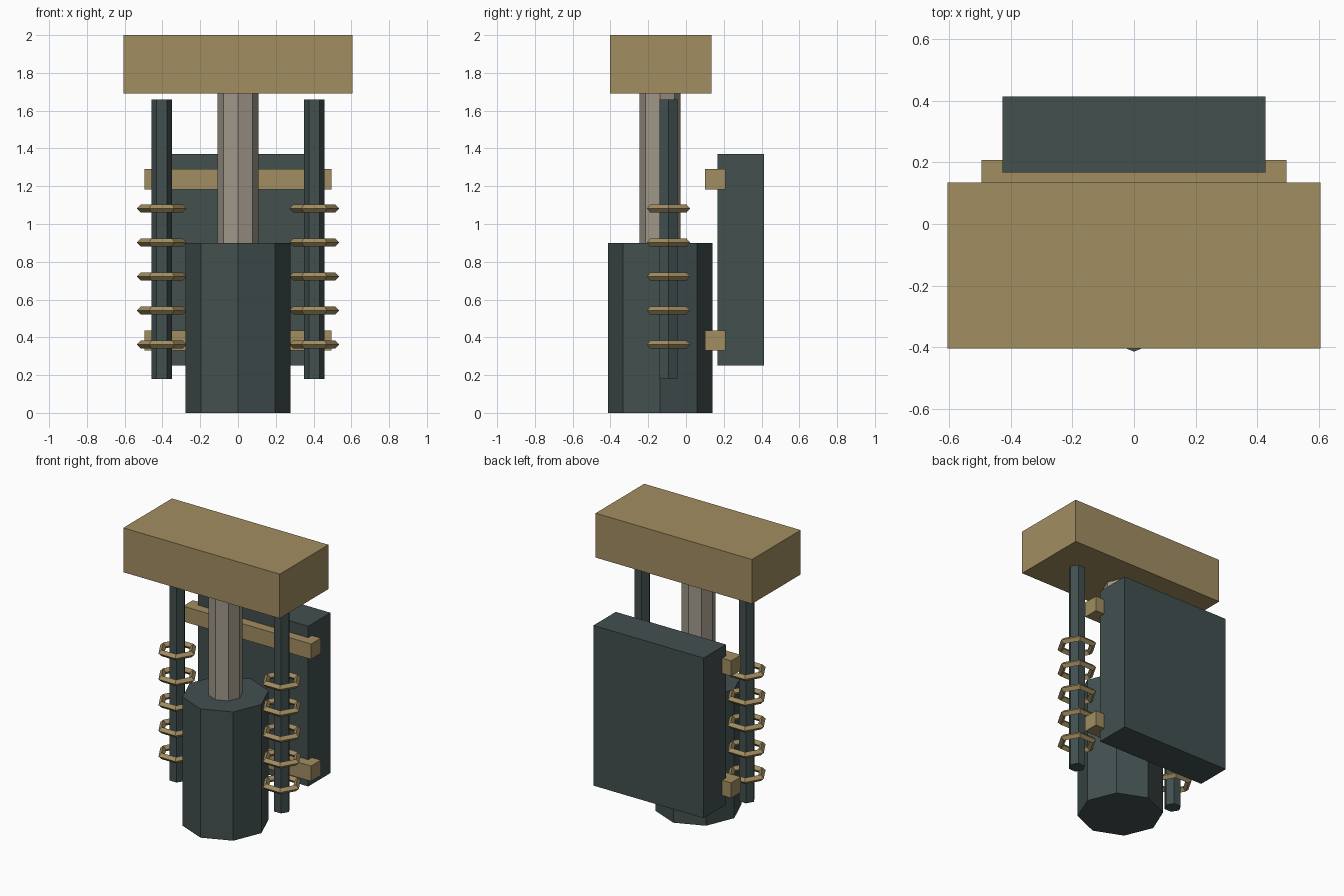
import bpy, bmesh, math
from mathutils import Matrix

cube = bpy.data.objects.get("Cube")
if cube:
    bpy.data.objects.remove(cube, do_unlink=True)


def material(name, rgb):
    lin = [((c / 255 + 0.055) / 1.055) ** 2.4 for c in rgb] + [1]
    m = bpy.data.materials.new(name)
    m.use_nodes = True
    m.diffuse_color = lin
    bsdf = m.node_tree.nodes["Principled BSDF"]
    bsdf.inputs["Base Color"].default_value = lin
    bsdf.inputs["Roughness"].default_value = 0.7
    return m


DARK = material("dark slate", (66, 80, 79))
BRASS = material("dull brass", (162, 141, 97))
STEEL = material("warm steel", (160, 152, 138))


def finish(name, bm, mat):
    bmesh.ops.recalc_face_normals(bm, faces=bm.faces)
    me = bpy.data.meshes.new(name)
    bm.to_mesh(me)
    bm.free()
    me.materials.append(mat)
    ob = bpy.data.objects.new(name, me)
    bpy.context.collection.objects.link(ob)
    return ob


def box(name, lo, hi, mat):
    bm = bmesh.new()
    bmesh.ops.create_cube(bm, size=1)
    for v in bm.verts:
        v.co = [(a + b) / 2 + c * (b - a) for a, b, c in zip(lo, hi, v.co)]
    return finish(name, bm, mat)


def prism(name, sides, radius, x, y, z0, z1, mat):
    bm = bmesh.new()
    ring = [bm.verts.new((x + radius * math.cos(math.tau * i / sides),
                          y + radius * math.sin(math.tau * i / sides), z0))
            for i in range(sides)]
    base = bm.faces.new(ring)
    top = bmesh.ops.extrude_face_region(bm, geom=[base], use_keep_orig=True)["geom"]
    bmesh.ops.translate(bm, vec=(0, 0, z1 - z0),
                        verts=[g for g in top if isinstance(g, bmesh.types.BMVert)])
    return finish(name, bm, mat)


def hex_ring(name, major, minor, x, y, z, mat):
    # Diamond section spun in six steps
    bm = bmesh.new()
    v = [bm.verts.new((major + dx * minor, 0, dz * minor))
         for dx, dz in ((1, 0), (0, 1), (-1, 0), (0, -1))]
    edges = [bm.edges.new((v[i], v[(i + 1) % 4])) for i in range(4)]
    bmesh.ops.spin(bm, geom=v + edges, cent=(0, 0, 0), axis=(0, 0, 1),
                   angle=math.tau, steps=6)
    bmesh.ops.remove_doubles(bm, verts=bm.verts, dist=0.0005)
    bmesh.ops.transform(bm, matrix=Matrix.Translation((x, y, z)), verts=bm.verts)
    return finish(name, bm, mat)


# Central ram
prism("ram_cylinder", 8, 0.277, 0, -0.137, 0, 0.9, DARK)
prism("piston_rod", 8, 0.109, 0, -0.137, 0.88, 1.70, STEEL)
box("top_beam", (-0.605, -0.403, 1.69), (0.605, 0.135, 2), BRASS)

# Back plate and cross bars
box("back_plate", (-0.426, 0.167, 0.25), (0.426, 0.414, 1.37), DARK)
box("upper_cross_bar", (-0.495, 0.10, 1.183), (0.495, 0.208, 1.29), BRASS)
box("lower_cross_bar", (-0.495, 0.10, 0.33), (0.495, 0.208, 0.437), BRASS)

# Side guide rods with spring rings
for side, sx in (("left", 1), ("right", -1)):
    prism(side + "_guide_rod", 6, 0.055, sx * 0.404, -0.093, 0.18, 1.66, DARK)
    for i in range(5):
        hex_ring(f"{side}_spring_ring_{i + 1}", 0.11, 0.022,
                 sx * 0.404, -0.093, 0.362 + 0.18 * i, BRASS)
